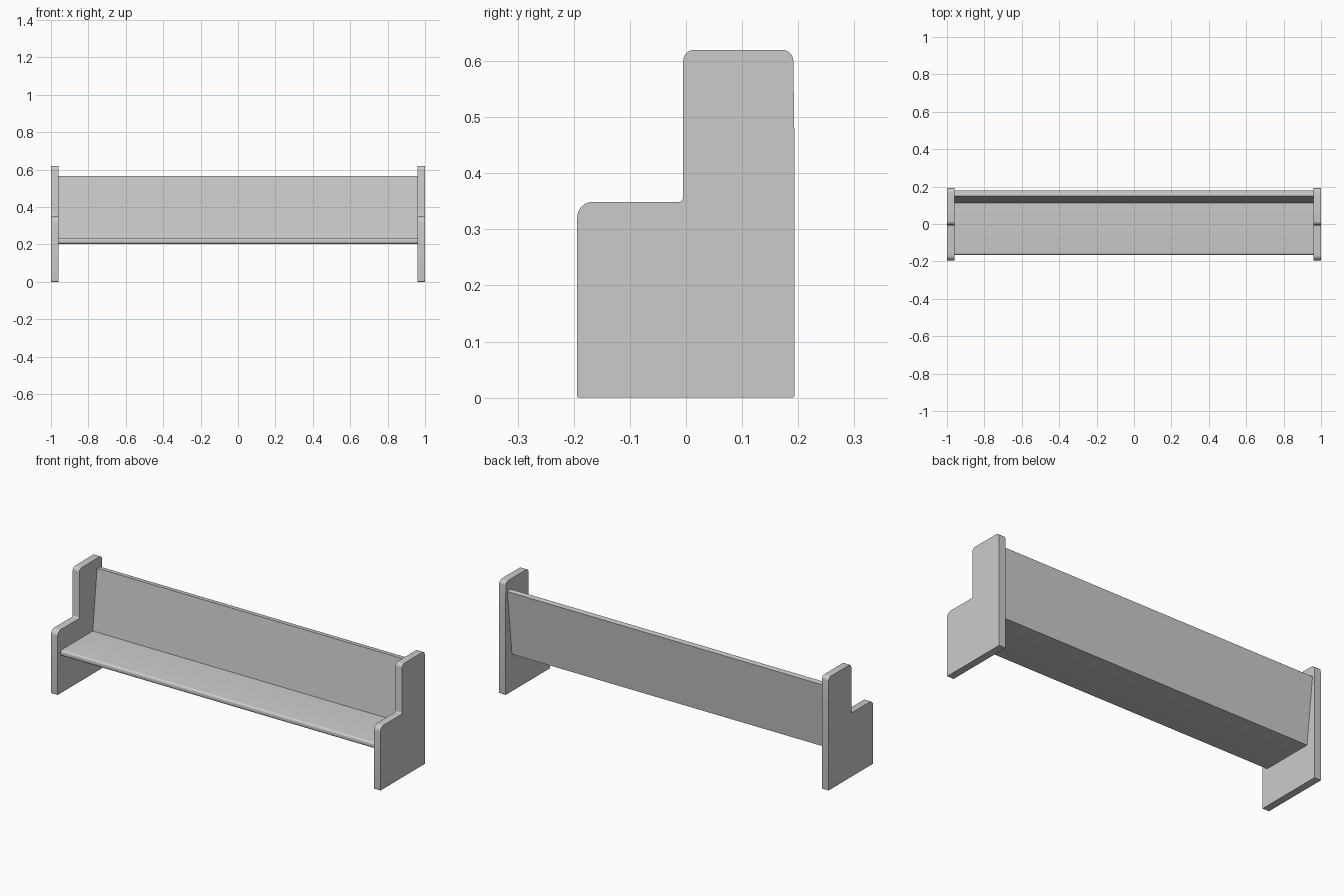
import bpy, bmesh, math
from mathutils import Vector

if "Cube" in bpy.data.objects:
    bpy.data.objects.remove(bpy.data.objects["Cube"])


def rounded(corners, segments=6):
    """Turn (y, z, radius) corners into an outline with rounded corners."""
    outline = []
    for i, (y, z, r) in enumerate(corners):
        p = Vector((y, z))
        if r == 0:
            outline.append(p)
            continue
        a = (Vector(corners[i - 1][:2]) - p).normalized()
        b = (Vector(corners[(i + 1) % len(corners)][:2]) - p).normalized()
        half = a.angle(b) / 2
        centre = p + (a + b).normalized() * r / math.sin(half)
        start = p + a * r / math.tan(half) - centre
        end = p + b * r / math.tan(half) - centre
        sweep = math.pi - 2 * half
        for k in range(segments + 1):
            t = k / segments
            v = (start * math.sin((1 - t) * sweep) + end * math.sin(t * sweep)) / math.sin(sweep)
            outline.append(centre + v)
    return outline


def board(name, corners, x0, x1):
    """Extrude a side profile along x."""
    bm = bmesh.new()
    face = bm.faces.new([bm.verts.new((x0, p.x, p.y)) for p in rounded(corners)])
    new = bmesh.ops.extrude_face_region(bm, geom=[face], use_keep_orig=True)["geom"]
    bmesh.ops.translate(bm, vec=(x1 - x0, 0, 0),
                        verts=[g for g in new if isinstance(g, bmesh.types.BMVert)])
    bmesh.ops.recalc_face_normals(bm, faces=bm.faces)
    mesh = bpy.data.meshes.new(name)
    bm.to_mesh(mesh)
    bm.free()
    obj = bpy.data.objects.new(name, mesh)
    bpy.context.collection.objects.link(obj)
    bpy.ops.object.select_all(action='DESELECT')
    obj.select_set(True)
    bpy.context.view_layer.objects.active = obj
    bpy.ops.object.shade_smooth_by_angle(angle=math.radians(30))
    return obj


# Stepped end panels
end_profile = [(-0.194, 0, 0.003), (0.193, 0, 0.003), (0.193, 0.475, 0),
               (0.191, 0.62, 0.02), (-0.005, 0.62, 0.02),
               (-0.005, 0.349, 0.008), (-0.194, 0.349, 0.028)]
board("left_end_panel", end_profile, -1.0, -0.96)
board("right_end_panel", end_profile, 0.96, 1.0)

# Seat with a rounded front edge
board("seat", [(-0.166, 0.203, 0.012), (0.125, 0.203, 0),
               (0.125, 0.235, 0), (-0.166, 0.235, 0.012)], -0.96, 0.96)

# Leaning backrest
board("backrest", [(0.108, 0.203, 0), (0.138, 0.203, 0),
                   (0.178, 0.562, 0), (0.149, 0.565, 0)], -0.96, 0.96)
